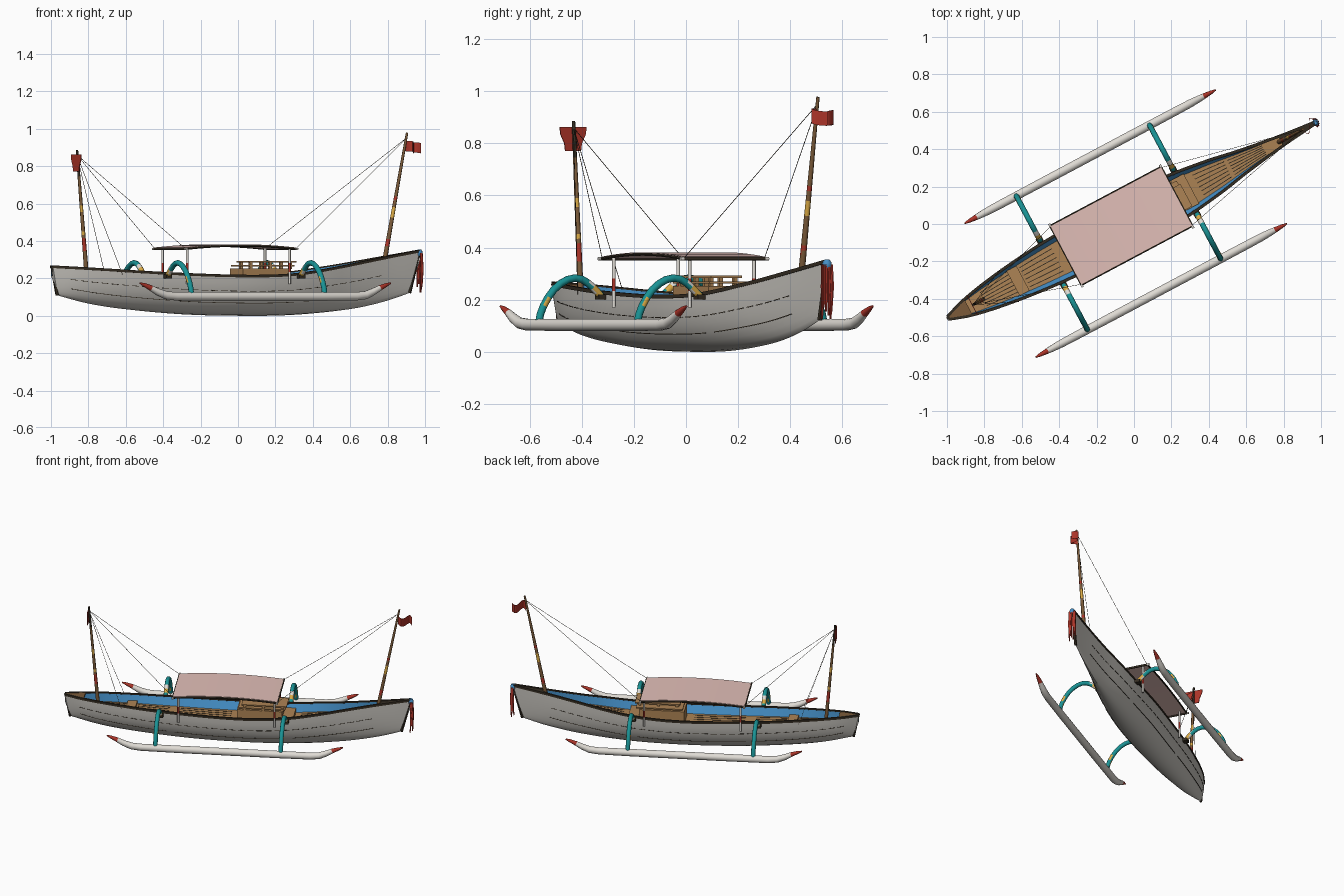
import bpy, bmesh, math
from mathutils import Vector

if "Cube" in bpy.data.objects:
    bpy.data.objects.remove(bpy.data.objects["Cube"])

ANG, V0 = math.radians(28.0), 0.023          # heading of the boat, centreline offset
COL = {"hull grey": (.57, .55, .51), "float white": (.74, .71, .66), "dark timber": (.035, .026, .016),
       "inner blue": (.06, .28, .58), "wood": (.42, .23, .09), "teal": (.01, .29, .30),
       "red": (.42, .035, .022), "yellow": (.70, .40, .06), "canopy pink": (.76, .52, .48),
       "mast brown": (.20, .105, .042)}
MAT = {n: bpy.data.materials.new(n) for n in COL}
for n, c in COL.items():
    MAT[n].diffuse_color = (*c, 1)

def grid(name, rows, mats, rule=None, sharp=35):
    """Loft closed sections into a capped solid, given in boat coordinates."""
    me, bm = bpy.data.meshes.new(name), bmesh.new()
    ca, sa = math.cos(ANG), math.sin(ANG)
    vs = [[bm.verts.new((u * ca - (v + V0) * sa, u * sa + (v + V0) * ca, z)) for u, v, z in r] for r in rows]
    n = len(rows[0])
    for i in range(len(rows) - 1):
        for j in range(n):
            k = (j + 1) % n
            f = bm.faces.new((vs[i][j], vs[i][k], vs[i + 1][k], vs[i + 1][j]))
            if rule:
                mid = sum((Vector(p) for p in (rows[i][j], rows[i][k], rows[i+1][k], rows[i+1][j])), Vector()) / 4
                f.material_index = rule(j, mid)
    for i in (0, -1):
        f = bm.faces.new(vs[i])
        if rule:
            f.material_index = rule(0, sum((Vector(p) for p in rows[i]), Vector()) / n)
    bmesh.ops.recalc_face_normals(bm, faces=bm.faces)
    bm.to_mesh(me)
    bm.free()
    for m in mats:
        me.materials.append(MAT[m])
    me.shade_smooth()
    me.set_sharp_from_angle(angle=math.radians(sharp))
    bpy.context.collection.objects.link(bpy.data.objects.new(name, me))

def tube(name, path, rad, mats, rule=None, ref=(0, 1, 0), sides=8):
    path, rows = [Vector(p) for p in path], []
    for i, p in enumerate(path):
        t = (path[min(i + 1, len(path) - 1)] - path[max(i - 1, 0)]).normalized()
        a = t.cross(Vector(ref)).normalized()
        b = t.cross(a)
        r = rad[i] if isinstance(rad, list) else rad
        rows.append([p + r * (math.cos(q) * a + math.sin(q) * b)
                     for q in (2 * math.pi * (k + .5) / sides for k in range(sides))])
    grid(name, rows, mats, rule, 50)

def box(name, u0, u1, v0, v1, z0, z1, mat):
    grid(name, [[(u, v0, z0), (u, v1, z0), (u, v1, z1), (u, v0, z1)] for u in (u0, u1)], [mat])

def curve(tab, x):
    """Smooth interpolation through a table of pairs."""
    x = min(max(x, tab[0][0]), tab[-1][0])
    i = next(k for k in range(len(tab) - 1) if x <= tab[k + 1][0])
    def slope(k):
        a, b = tab[max(k - 1, 0)], tab[min(k + 1, len(tab) - 1)]
        return (b[1] - a[1]) / (b[0] - a[0])
    (x0, y0), (x1, y1) = tab[i], tab[i + 1]
    h = x1 - x0
    t = (x - x0) / h
    return ((2*t**3 - 3*t*t + 1) * y0 + (t**3 - 2*t*t + t) * h * slope(i)
            + (3*t*t - 2*t**3) * y1 + (t**3 - t*t) * h * slope(i + 1))

def lerp(a, b, n):
    return [Vector(a).lerp(Vector(b), i / n) for i in range(n + 1)]

SHEER = [(-1.115, .262), (-.9, .25), (-.45, .225), (0, .212), (.3, .221), (.58, .258), (.88, .308), (1.11, .346)]
KEEL = [(-1.115, .11), (-.9, .065), (-.67, .035), (-.33, .008), (0, 0), (.33, .004), (.67, .033), (.9, .073), (1.11, .122)]
WIDTH = [(-1.115, .012), (-1, .05), (-.83, .083), (-.6, .112), (-.4, .126), (0, .14), (.27, .126),
         (.5, .097), (.67, .066), (.9, .032), (1.11, .009)]

def sheer(s):
    return curve(SHEER, s)

def width(s):
    return curve(WIDTH, s)

def skin(s, f, side=1):
    """Point on the outer planking: f = 0 at the keel, 1 at the gunwale."""
    rake = (.06 if s > 0 else -.03) * max(0, (abs(s) - .7) / .41) ** 2
    k = curve(KEEL, s)
    return (s - rake * (1 - f), side * width(s) * math.sqrt(1 - max(0, 1 - f) ** 2.4), k + f * (sheer(s) - k))

def floor(s, frac=0, lift=0):
    return (s, frac * .72 * width(s), sheer(s) - .05 + lift)

# Hull: planking outside, painted walls and plank floor inside
FR = [1, .82, .65, .48, .32, .18, .08, .02, 0]
stations = [-1.115 + 2.225 * i / 48 for i in range(49)]
rows = []
for s in stations:
    w, z = width(s), sheer(s)
    inner = max(w - .012, .4 * w)
    rows.append([skin(s, f) for f in FR] + [skin(s, f, -1) for f in FR[-2::-1]]
                + [(s, -inner, z), floor(s, -1), floor(s, 1), (s, inner, z)])
paint = {16: 1, 20: 1, 17: 2, 19: 2, 18: 3}
grid("hull", rows, ["hull grey", "dark timber", "inner blue", "wood"], lambda j, m: paint.get(j, 0))
# Gunwale rails, seams and floor gaps
DARK = ["dark timber"]
for side in (1, -1):
    tube("gunwale_rail", [(s, side * (width(s) - .004), sheer(s)) for s in stations], .010, DARK, sides=4)
    for i in range(33):
        tube("upper_seam", [skin(-1.03 + .058 * i + d, .62, side) for d in (0, .02, .04)], .0022, DARK, sides=4)
    for a, b in ((-1.03, -.45), (-.4, .3), (.36, .88)):
        tube("lower_seam", [skin(a + (b - a) * i / 12, .32, side) for i in range(13)], .0022, DARK, sides=4)
for frac in (-.75, -.45, -.15, .15, .45, .75):
    for a, b in ((-.9, -.72), (-.65, -.45), (-.38, -.05), (.4, .58), (.6, .8)):
        tube("floor_gap", [floor(a + (b - a) * i / 4, frac, -.0005) for i in range(5)], .003, DARK, sides=4)
# Stem posts and small end decks
for s, name in ((-1.112, "stern_post"), (1.11, "bow_post")):
    pts = [skin(s, f) for f in (0, .25, .5, .75, 1.03)]
    tube(name, [(p[0], 0, p[2]) for p in pts], .010, DARK, sides=6)
for a, b, name, m in ((-1.105, -.99, "stern_deck", "mast brown"), (.9, 1.1, "bow_deck", "dark timber")):
    grid(name, [[(s, e * (width(s) - .004), sheer(s) + d) for e, d in ((-1, -.008), (1, -.008), (1, .004), (-1, .004))]
                for s in (a + (b - a) * i / 5 for i in range(6))], [m])
# Thwarts, bow locker and central table
box("stern_thwart", -.72, -.66, -.075, .075, .175, .205, "wood")
box("bow_bench", .28, .36, -.09, .09, .165, .205, "wood")
box("table_base", .0, .29, -.08, .07, .15, .252, "wood")
box("table_shelf", .01, .31, -.085, .075, .262, .270, "wood")
box("table_top", .03, .32, -.085, .05, .284, .292, "wood")
for u in (.05, .17, .29):
    for v in (-.07, .035):
        box("table_leg", u - .008, u + .008, v - .008, v + .008, .25, .286, "wood")

# Canopy with arched sheet, edge trim and posts
def arch(u):
    return .361 + .017 * (1 - ((u + .065) / .335) ** 2)

US = [-.40 + .67 * i / 12 for i in range(13)]
grid("canopy_sheet", [[(u, e * .176, arch(u) + d) for e, d in ((-1, -.004), (1, -.004), (1, .004), (-1, .004))] for u in US],
     ["canopy pink"])
for side in (1, -1):
    tube("canopy_side_trim", [(u, side * .178, arch(u) - .004) for u in US], .006, DARK, sides=6)
    for u in (-.37, .25):
        tube("canopy_post", lerp((u, side * .14, .17), (u, side * .14, .36), 12), .007, ["float white", "red"],
             lambda j, m: 1 if .24 < m.z < .275 else 0)
for u in (-.40, .27):
    tube("canopy_end_trim", lerp((u, -.192, .357), (u, .192, .357), 24), .007, ["dark timber", "float white"],
         lambda j, m: 1 if abs(m.y) > .178 else 0, ref=(1, 0, 0))
# Outrigger floats with red tips
FLOAT = [(-.798, .175, .004), (-.77, .165, .010), (-.73, .148, .015), (-.69, .128, .019), (-.64, .110, .022), (-.58, .104, .023),
         (-.3, .103, .024), (0, .103, .024), (.3, .103, .024), (.51, .104, .023), (.57, .110, .022),
         (.615, .128, .019), (.655, .148, .015), (.695, .165, .010), (.722, .175, .004)]
ARM = [(.405, .112), (.398, .145), (.385, .175), (.365, .208), (.34, .238), (.31, .262), (.28, .277), (.25, .283),
       (.22, .279), (.195, .266), (.172, .249), (.152, .231), (.135, .214)]
for side in (1, -1):
    tube("float", [(u, side * .405, z) for u, z, r in FLOAT], [r for u, z, r in FLOAT], ["float white", "red"],
         lambda j, m: 1 if m.x < -.73 or m.x > .655 else 0, sides=12)
    # Curved arms with painted bands, lashed to the gunwale
    for u in (-.485, .322):
        tube("outrigger_arm", [(u, side * v, z) for v, z in ARM], .0145, ["teal", "yellow", "float white"],
             lambda j, m: 1 if .14 < abs(m.y) < .165 or .37 < abs(m.y) < .38 else 2 if .165 < abs(m.y) < .185 else 0,
             ref=(1, 0, 0), sides=10)
        box("arm_lashing", u - .018, u + .018, side * .13 - .022, side * .13 + .022, .200, .220, "dark timber")
# Masts with painted bands
STERN_TOP, BOW_TOP = (-.963, 0, .885), (1.036, 0, .978)
tube("stern_mast", lerp((-.902, 0, .19), STERN_TOP, 40), [.0125 - .006 * i / 40 for i in range(41)],
     ["mast brown", "red", "yellow", "dark timber"],
     lambda j, m: 1 if .35 < m.z < .41 else 2 if .43 < m.z < .45 or .56 < m.z < .59 else 3 if m.z > .74 else 0)
tube("bow_mast", lerp((.885, 0, .22), BOW_TOP, 40), [.0135 - .007 * i / 40 for i in range(41)], ["mast brown", "red", "yellow"],
     lambda j, m: 2 if .52 < m.z < .58 else 1 if .38 < m.z < .41 or .61 < m.z < .63 else 0)
# Rigging
for side in (1, -1):
    for name, a, b in (("stern_stay", STERN_TOP, (-.40, side * .175, .36)), ("bow_stay", BOW_TOP, (.27, side * .175, .36)),
                       ("stern_shroud", STERN_TOP, (-.74, side * .1, .22))):
        tube(name, [(a[0], 0, a[2] - .025), b], .0013, DARK, sides=4)
# Flags: tapered pennant across the stern mast, rippled flag at the bow
grid("stern_flag", [[(-.957 + e, v, z) for v, e in ((-h, -.012), (h, -.012), (h, -.008), (-h, -.008))]
                    for z, h in ((.77, .034), (.80, .038), (.835, .055), (.862, .058))], ["red"])
rows = []
for t in (i / 16 for i in range(17)):
    v, top = -.034 * math.sin(t * 6.28), .932 - .010 * t + .004 * math.sin(t * 9)
    rows.append([(1.028 + .09 * t, v + d, z) for d, z in ((-.002, top - .055), (.002, top - .055), (.002, top), (-.002, top))])
grid("bow_flag", rows, ["red"])
# Bow tassel of hanging ribbons under a blue knot
for i in range(7):
    q = math.pi * (i / 6 - .5)
    u, v, low = 1.108 + .014 * math.cos(q), .02 * math.sin(q), .125 + .03 * (i * 3 % 4) / 2
    tube("tassel_ribbon", [(u, v, .335), (u + .004, v * 1.1, .25), (u, v, low)], [.005, .006, .004], ["red"], sides=4)
tube("tassel_knot", [(1.11, 0, z) for z in (.320, .328, .342, .354)], [.014, .018, .018, .010], ["inner blue"], sides=10)

for m in bpy.data.materials:
    if m.users and not m.is_grease_pencil:
        m.use_nodes = True
        m.node_tree.nodes["Principled BSDF"].inputs["Base Color"].default_value = m.diffuse_color
